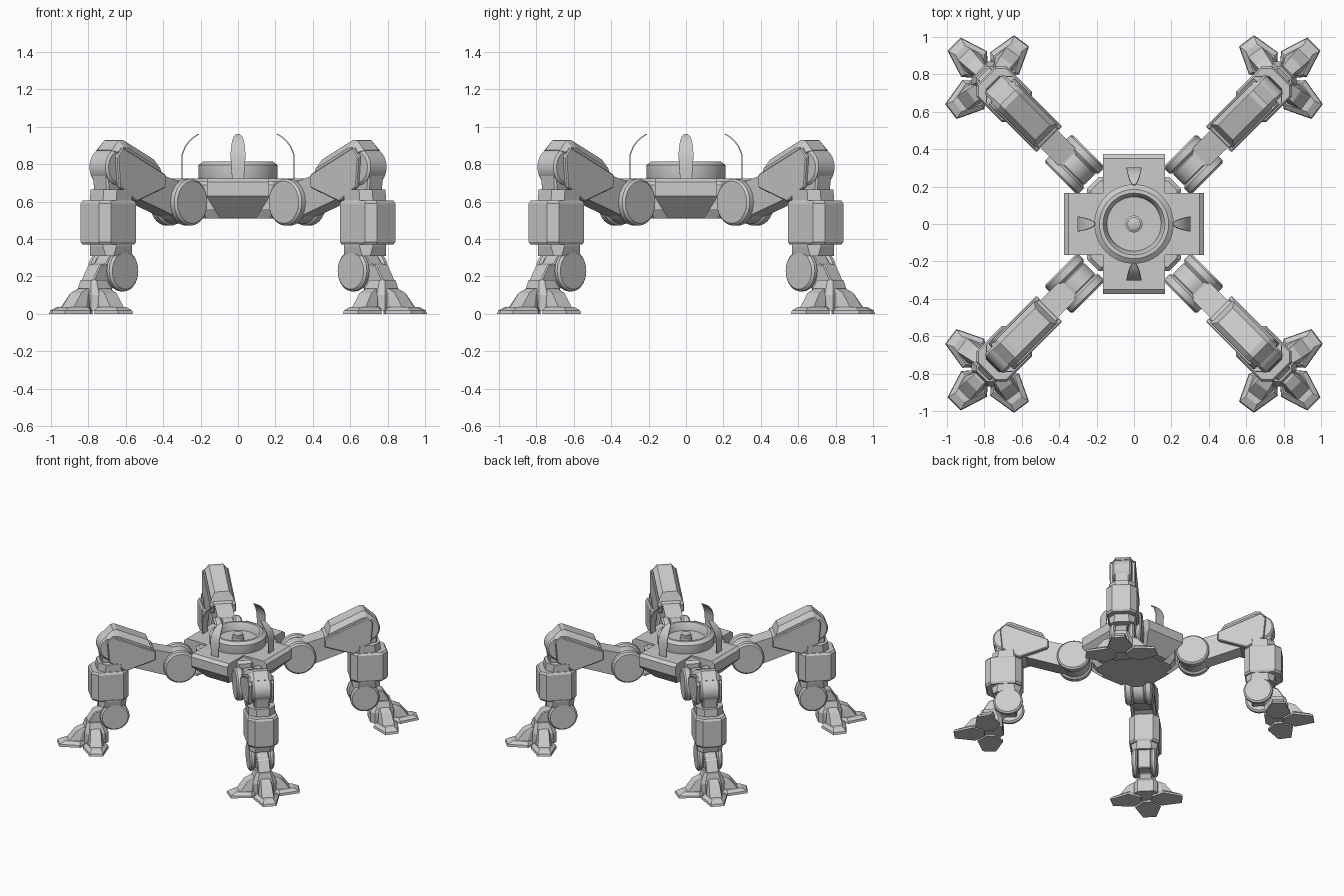
import bpy, bmesh, math
from mathutils import Matrix, Vector

if "Cube" in bpy.data.objects:
    bpy.data.objects.remove(bpy.data.objects["Cube"])

grey = bpy.data.materials.new("light_grey")
grey.diffuse_color = (0.6, 0.6, 0.6, 1)
grey.use_nodes = True
grey.node_tree.nodes["Principled BSDF"].inputs["Base Color"].default_value = grey.diffuse_color


def finish(name, bm, first=0, copies=4, bevel=0.0, smooth=False):
    """Turn a bmesh into `copies` objects spaced evenly round the z axis."""
    bmesh.ops.recalc_face_normals(bm, faces=bm.faces)
    if bevel:
        bmesh.ops.bevel(bm, geom=bm.edges[:], offset=bevel, segments=1,
                        affect='EDGES', clamp_overlap=True)
    me = bpy.data.meshes.new(name)
    bm.to_mesh(me)
    bm.free()
    me.materials.append(grey)
    for i in range(copies):
        ob = bpy.data.objects.new(f"{name}_{i + 1}" if copies > 1 else name, me)
        ob.rotation_euler.z = math.radians(first + 90 * i)
        bpy.context.collection.objects.link(ob)
    if smooth:
        bpy.ops.object.select_all(action='DESELECT')
        ob.select_set(True)
        bpy.context.view_layer.objects.active = ob
        bpy.ops.object.shade_smooth_by_angle(angle=math.radians(35))


def loft(bm, rings):
    """Skin equal-length rings of points and cap both ends."""
    vs = [[bm.verts.new(p) for p in ring] for ring in rings]
    n = len(rings[0])
    for a, b in zip(vs, vs[1:]):
        for i in range(n):
            j = (i + 1) % n
            bm.faces.new((a[i], a[j], b[j], b[i]))
    bm.faces.new(vs[0])
    bm.faces.new(vs[-1])


def side_prism(bm, profile, t0, t1):
    """Extrude an (r, z) profile sideways from t0 to t1."""
    loft(bm, [[(r, t, z) for r, z in profile] for t in (t0, t1)])


def drum(bm, r, z, radius, t0, t1, chamfer=0.012, n=32):
    """Chamfered disc with a sideways axis."""
    ang = [2 * math.pi * i / n for i in range(n)]
    steps = [(t0, radius - chamfer), (t0 + chamfer, radius),
             (t1 - chamfer, radius), (t1, radius - chamfer)]
    loft(bm, [[(r + q * math.cos(a), t, z + q * math.sin(a)) for a in ang]
              for t, q in steps])


def octagon(cx, hx, hy, c, z):
    """Rectangle with cut corners at height z."""
    pts = [(hx, -hy + c), (hx, hy - c), (hx - c, hy), (-hx + c, hy),
           (-hx, hy - c), (-hx, -hy + c), (-hx + c, -hy), (hx - c, -hy)]
    return [(cx + x, y, z) for x, y in pts]


def lathe(name, profile, n=48):
    bm = bmesh.new()
    loft(bm, [[(q * math.cos(2 * math.pi * i / n), q * math.sin(2 * math.pi * i / n), z)
               for i in range(n)] for q, z in profile])
    finish(name, bm, copies=1, smooth=True)


# ---- Body ----
bm = bmesh.new()
loft(bm, [octagon(0, 0.22, 0.22, 0.05, 0.51), octagon(0, 0.25, 0.25, 0.06, 0.56),
          octagon(0, 0.25, 0.25, 0.06, 0.69), octagon(0, 0.23, 0.23, 0.05, 0.71)])
finish("body_core", bm, copies=1)

# Four wedge pods that form the cross
bm = bmesh.new()
ring = lambda r, w, z: [(r, -w, z), (r, w, z), (0.02, w, z), (0.02, -w, z)]
loft(bm, [ring(0.26, 0.10, 0.515), ring(0.365, 0.165, 0.62),
          ring(0.375, 0.165, 0.63), ring(0.375, 0.165, 0.705), ring(0.35, 0.165, 0.725)])
finish("body_pod", bm)

# Turret ring and centre knob
lathe("turret_ring", [(0.205, 0.71), (0.212, 0.73), (0.212, 0.795), (0.185, 0.815),
                      (0.165, 0.815), (0.155, 0.80), (0.145, 0.755), (0.02, 0.75)])
lathe("centre_knob", [(0.045, 0.74), (0.045, 0.78), (0.035, 0.785),
                      (0.035, 0.80), (0.025, 0.805)], 24)

# Curved fins
path = [(0.303, 0.71, 0.03), (0.303, 0.78, 0.036), (0.303, 0.85, 0.04), (0.285, 0.895, 0.037),
        (0.262, 0.927, 0.031), (0.235, 0.95, 0.022), (0.212, 0.963, 0.008)]
bm = bmesh.new()
loft(bm, [[(r, -w, z), (r, w, z), (r - 0.006, w, z - 0.004), (r - 0.006, -w, z - 0.004)]
          for r, z, w in path])
finish("fin", bm, smooth=True)

# ---- Legs, built along +x and turned to the diagonals ----
bm = bmesh.new()
for s in (-1, 1):
    drum(bm, 0.45, 0.597, 0.125, *sorted((s * 0.045, s * 0.105)))
drum(bm, 0.45, 0.597, 0.115, -0.05, 0.05)
finish("hip_joint", bm, 45, smooth=True)

bm = bmesh.new()
side_prism(bm, [(0.44, 0.70), (0.50, 0.705), (0.70, 0.76), (0.92, 0.84),
                (0.93, 0.70), (0.80, 0.61), (0.56, 0.53), (0.45, 0.49)], -0.065, 0.065)
finish("upper_arm", bm, 45)

# Thigh armour: solid shell plus cheeks that hold the knee
bm = bmesh.new()
side_prism(bm, [(0.645, 0.675), (0.86, 0.60), (0.88, 0.62), (0.88, 0.86), (0.645, 0.75)],
           -0.075, 0.075)
cheek = [(0.64, 0.675), (0.86, 0.60), (0.99, 0.68), (1.005, 0.845), (0.965, 0.89), (0.64, 0.745)]
for s in (-1, 1):
    side_prism(bm, cheek, s * 0.07, s * 0.097)
finish("thigh_armour", bm, 45, bevel=0.006)

bm = bmesh.new()
top = [(0.655, 0.735), (0.69, 0.825), (0.925, 0.93), (0.955, 0.928), (1.01, 0.875),
       (0.99, 0.855), (0.94, 0.88)]
outer = [(0.655, 0.735), (0.67, 0.775), (0.915, 0.885), (0.95, 0.89), (0.995, 0.865),
         (0.985, 0.85), (0.94, 0.87)]
loft(bm, [[(r, t, z) for r, z in prof] for prof, t in
          ((outer, -0.085), (top, -0.055), (top, 0.055), (outer, 0.085))])
finish("thigh_top_plate", bm, 45)

bm = bmesh.new()
drum(bm, 0.965, 0.785, 0.098, -0.072, 0.072)
finish("knee_drum", bm, 45, smooth=True)

bm = bmesh.new()
loft(bm, [octagon(0.975, 0.06, 0.055, 0.01, 0.62), octagon(0.975, 0.08, 0.06, 0.01, 0.78)])
finish("knee_post", bm, 45)

# Calf core and the wider wrap around it
bm = bmesh.new()
loft(bm, [octagon(0.96, 0.10, 0.09, 0.03, 0.31), octagon(0.96, 0.11, 0.10, 0.05, 0.36),
          octagon(0.96, 0.11, 0.10, 0.05, 0.61), octagon(0.96, 0.105, 0.10, 0.05, 0.665)])
finish("calf_core", bm, 45)
bm = bmesh.new()
loft(bm, [octagon(0.98, 0.13, 0.105, 0.04, 0.37), octagon(0.98, 0.14, 0.115, 0.045, 0.385),
          octagon(0.98, 0.14, 0.115, 0.045, 0.59), octagon(0.98, 0.13, 0.105, 0.04, 0.605)])
finish("calf_wrap", bm, 45)

# Ankle discs and the link down to the foot
bm = bmesh.new()
for s in (-1, 1):
    drum(bm, 0.945, 0.23, 0.11, *sorted((s * 0.05, s * 0.093)))
finish("ankle_disc", bm, 45, smooth=True)
bm = bmesh.new()
side_prism(bm, [(0.88, 0.33), (1.0, 0.33), (1.04, 0.27), (1.09, 0.26), (1.14, 0.18),
                (1.15, 0.09), (1.03, 0.09), (0.98, 0.16), (0.89, 0.16)], -0.048, 0.048)
finish("ankle_link", bm, 45, bevel=0.006)

# Foot hub and three toes
bm = bmesh.new()
loft(bm, [octagon(1.08, 0.09, 0.09, 0.03, 0.015), octagon(1.08, 0.09, 0.09, 0.03, 0.10),
          octagon(1.09, 0.06, 0.06, 0.02, 0.18)])
finish("foot_hub", bm, 45)


def toe_ring(tip, tw, mid, mw, back, bw, z):
    half = [(tip, tw), (mid, mw), (back, bw)]
    return [(u, v, z) for u, v in half] + [(u, -v, z) for u, v in reversed(half)]


bm = bmesh.new()
for deg, reach in ((0, 0.01), (82, 0), (-82, 0)):
    toe = bmesh.new()
    loft(toe, [toe_ring(0.27, 0.05, 0.12, 0.097, 0.04, 0.03, 0.0),
               toe_ring(0.265, 0.048, 0.12, 0.094, 0.04, 0.03, 0.018),
               toe_ring(0.225, 0.035, 0.115, 0.07, 0.04, 0.026, 0.038)])
    loft(toe, [toe_ring(0.20, 0.045, 0.12, 0.062, 0.03, 0.03, 0.03),
               toe_ring(0.135, 0.04, 0.09, 0.045, 0.03, 0.028, 0.112),
               toe_ring(0.085, 0.035, 0.05, 0.035, 0.02, 0.025, 0.135)])
    mat = (Matrix.Translation((1.08, 0, 0)) @ Matrix.Rotation(math.radians(deg), 4, 'Z')
           @ Matrix.Translation((reach, 0, 0)))
    toe.transform(mat)
    tmp = bpy.data.meshes.new("toe_part")
    toe.to_mesh(tmp)
    toe.free()
    bm.from_mesh(tmp)
    bpy.data.meshes.remove(tmp)
finish("toes", bm, 45)
